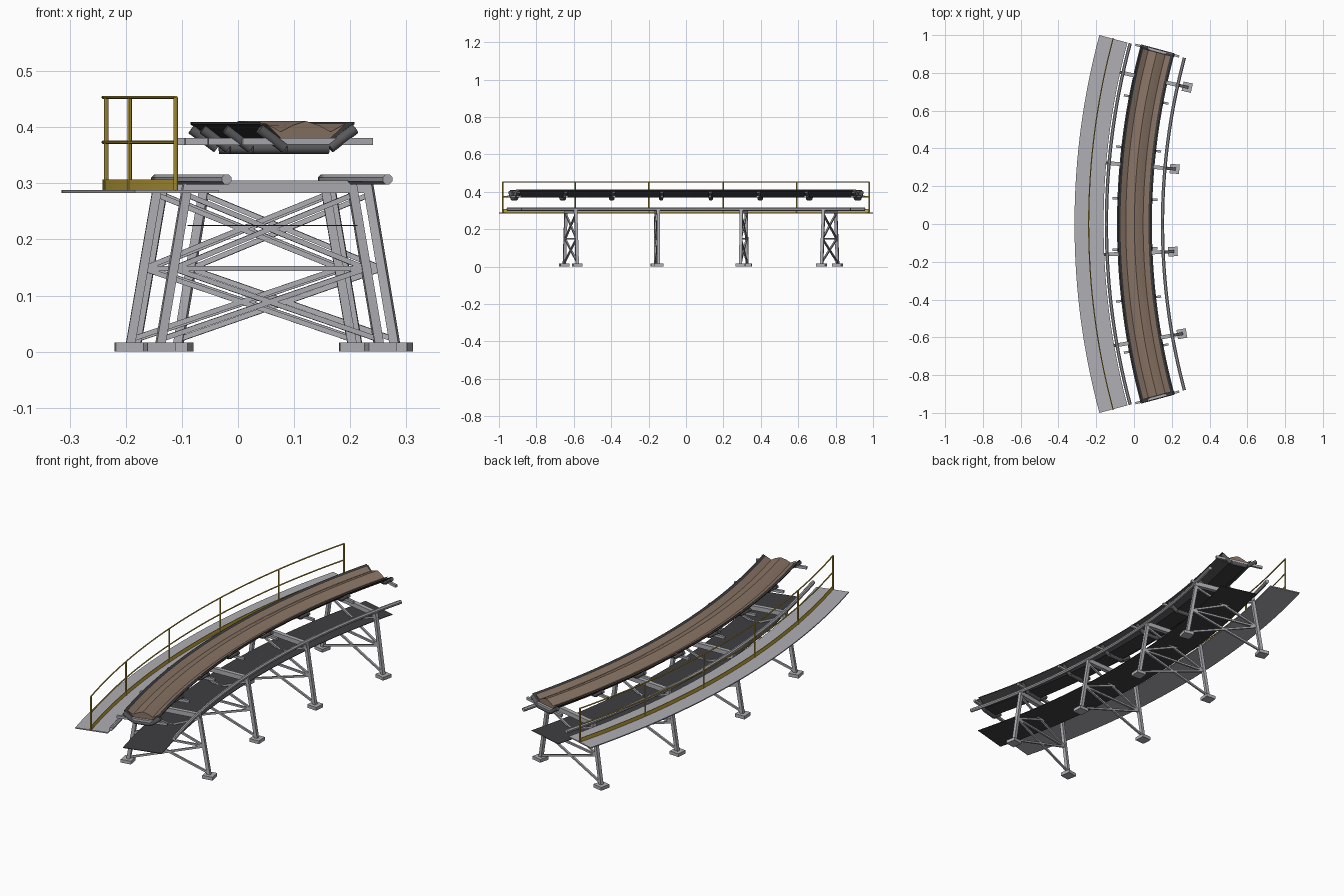
import bpy
import bmesh
from math import sin, cos, pi, radians
from mathutils import Vector, Matrix

cube = bpy.data.objects.get("Cube")
if cube:
    bpy.data.objects.remove(cube)

CX = 3.549          # x of the bend centre
R = 3.5465          # radius of the conveyor centre line
HALF = 15           # half of the bend in degrees


def material(name, rgb, rough=0.6):
    m = bpy.data.materials.new(name)
    m.use_nodes = True
    m.diffuse_color = (*rgb, 1)
    bsdf = m.node_tree.nodes["Principled BSDF"]
    bsdf.inputs["Base Color"].default_value = (*rgb, 1)
    bsdf.inputs["Roughness"].default_value = rough
    return m


STEEL = material("galvanised grey", (0.43, 0.43, 0.46))
YELLOW = material("safety yellow", (0.58, 0.41, 0.05))
RUBBER = material("black rubber", (0.05, 0.05, 0.053))
ROLLER = material("dark roller grey", (0.1, 0.1, 0.108))
ORE = material("brown ore", (0.25, 0.175, 0.13))


def place(offset, deg, z):
    """Point at a sideways offset (positive to the inside) along the bend."""
    a = radians(deg)
    r = R - offset
    return Vector((CX - r * cos(a), r * sin(a), z))


def tangent(deg):
    a = radians(deg)
    return Vector((sin(a), cos(a), 0))


def finish(name, bm, mat):
    bmesh.ops.recalc_face_normals(bm, faces=bm.faces)
    me = bpy.data.meshes.new(name)
    bm.to_mesh(me)
    bm.free()
    me.materials.append(mat)
    ob = bpy.data.objects.new(name, me)
    bpy.context.collection.objects.link(ob)
    bpy.ops.object.select_all(action="DESELECT")
    ob.select_set(True)
    bpy.context.view_layer.objects.active = ob
    bpy.ops.object.shade_smooth_by_angle()
    return ob


def sweep(name, profile, mat, half=HALF, steps=36):
    """Run a closed (offset, z) profile around the bend."""
    bm = bmesh.new()
    rings = []
    for i in range(steps + 1):
        deg = -half + 2 * half * i / steps
        rings.append([bm.verts.new(place(o, deg, z)) for o, z in profile])
    n = len(profile)
    for a, b in zip(rings, rings[1:]):
        for k in range(n):
            j = (k + 1) % n
            bm.faces.new((a[k], a[j], b[j], b[k]))
    bm.faces.new(rings[0])
    bm.faces.new(rings[-1])
    return finish(name, bm, mat)


def rect(o0, o1, z0, z1):
    return [(o0, z0), (o1, z0), (o1, z1), (o0, z1)]


def ring(o, z, r, n=8):
    return [(o + r * cos(2 * pi * (k + 0.5) / n), z + r * sin(2 * pi * (k + 0.5) / n))
            for k in range(n)]


def layer(top, thickness):
    """Closed strip profile below a line of points."""
    return top + [(o, z - thickness) for o, z in reversed(top)]


def add_box(bm, a, b, side, w, h):
    """Square bar from a to b, w wide along the side direction."""
    d = b - a
    up = d.normalized().cross(side)
    m = Matrix((d, side * w, up * h)).transposed().to_4x4()
    m.translation = (a + b) / 2
    bmesh.ops.create_cube(bm, size=1, matrix=m)


def add_rod(bm, a, b, r, n=8):
    d = b - a
    m = Matrix.Translation((a + b) / 2) @ d.to_track_quat("Z", "Y").to_matrix().to_4x4()
    bmesh.ops.create_cone(bm, cap_ends=True, segments=n, radius1=r, radius2=r,
                          depth=d.length, matrix=m)


# Loaded carrying belt and flat return belt
belt = [(-0.087, 0.409), (-0.042, 0.374), (0.042, 0.374), (0.087, 0.409)]
sweep("carrying_belt", layer(belt, 0.004), RUBBER)
heap = [(-0.074, 0.407), (-0.046, 0.392), (-0.025, 0.403), (0, 0.411),
        (0.025, 0.403), (0.046, 0.392), (0.074, 0.407)]
sweep("ore_load", heap + [(0.04, 0.375), (-0.04, 0.375)], ORE, half=14.85)
sweep("return_belt", rect(-0.0925, 0.0925, 0.2235, 0.226), RUBBER)

# Stringer tubes along both sides
for name, o in (("outer_stringer", -0.1485), ("inner_stringer", 0.1485)):
    sweep(name, ring(o, 0.307, 0.0095), STEEL)

# Walkway, toe board and handrails on the outside of the bend
RAIL = -0.2425
sweep("walkway", rect(-0.3175, -0.1635, 0.283, 0.288), STEEL)
sweep("toe_board", rect(RAIL - 0.0015, RAIL + 0.0015, 0.288, 0.307), YELLOW)
for name, z in (("top_rail", 0.453), ("middle_rail", 0.373)):
    sweep(name, ring(RAIL, z, 0.0032), YELLOW)
bm = bmesh.new()
for i in range(6):
    deg = -HALF + i * HALF * 2 / 5
    add_rod(bm, place(RAIL, deg, 0.287), place(RAIL, deg, 0.453), 0.004)
finish("rail_posts", bm, YELLOW)

# Three-roller troughing idlers with cross bars
rollers, bars = bmesh.new(), bmesh.new()
for i in range(8):
    deg = -HALF + i * HALF * 2 / 7
    add_rod(rollers, place(-0.039, deg, 0.362), place(0.039, deg, 0.362), 0.0095, 16)
    for s in (-1, 1):
        add_rod(rollers, place(0.042 * s, deg, 0.363), place(0.088 * s, deg, 0.397), 0.0095, 16)
    add_box(bars, place(-0.12, deg, 0.3745), place(0.12, deg, 0.3745), tangent(deg), 0.012, 0.012)
finish("idler_rollers", rollers, ROLLER)
finish("idler_cross_bars", bars, STEEL)


# Four braced trestles on foot pads
def leg_offset(z):
    return 0.2 - 0.05 * z / 0.29


LEVELS = (0.022, 0.148, 0.28)
for i, deg in enumerate((-10, -2.5, 5, 12.5)):
    t = tangent(deg)
    bm = bmesh.new()
    for s in (-1, 1):
        def on_leg(z, side=s):
            return place(side * leg_offset(z), deg, z)
        add_box(bm, place(s * 0.2 - 0.025, deg, 0.008), place(s * 0.2 + 0.025, deg, 0.008),
                t, 0.05, 0.016)
        add_box(bm, on_leg(0.01), on_leg(0.298), t, 0.016, 0.016)
        for lo, hi in zip(LEVELS, LEVELS[1:]):
            add_box(bm, on_leg(lo), on_leg(hi, -s), t, 0.009, 0.009)
    add_box(bm, on_leg(LEVELS[1]), on_leg(LEVELS[1], -1), t, 0.009, 0.009)
    add_box(bm, place(-0.155, deg, 0.294), place(0.155, deg, 0.294), t, 0.02, 0.022)
    finish(f"trestle_{i + 1}", bm, STEEL)
